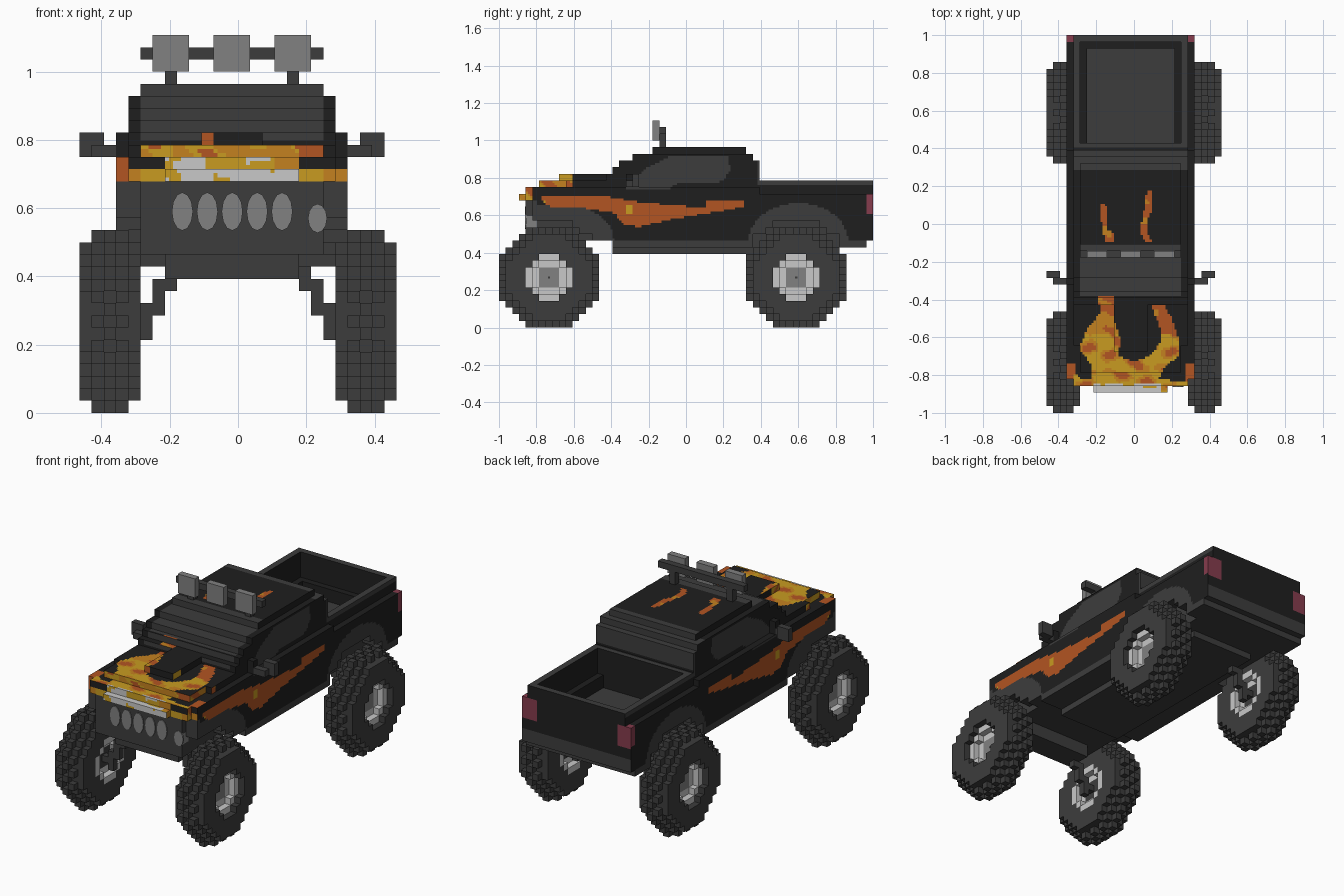
import bpy, math

cube = bpy.data.objects.get("Cube")
if cube:
    bpy.data.objects.remove(cube)

V = 1 / 28  # edge length of one block

PALETTE = [("black_paint", (0.0135, 0.0135, 0.0135)), ("dark_grey", (0.046, 0.046, 0.046)),
           ("mid_grey", (0.22, 0.22, 0.22)), ("pale_grey", (0.58, 0.58, 0.58)),
           ("flame_orange", (0.45, 0.09, 0.016)), ("flame_yellow", (0.58, 0.33, 0.015)),
           ("flame_amber", (0.55, 0.22, 0.014)), ("tail_red", (0.24, 0.045, 0.075))]
BLACK, DARK, MID, PALE, ORANGE, YELLOW, AMBER, RED = range(8)
MATS = []
for name, rgb in PALETTE:
    m = bpy.data.materials.new(name)
    m.use_nodes = True
    m.diffuse_color = (*rgb, 1)
    bsdf = m.node_tree.nodes["Principled BSDF"]
    bsdf.inputs["Base Color"].default_value = (*rgb, 1)
    bsdf.inputs["Roughness"].default_value = 0.8
    MATS.append(m)


def box(x0, x1, y0, y1, z0, z1):
    return {(x, y, z) for x in range(x0, x1) for y in range(y0, y1) for z in range(z0, z1)}


def build(name, cells, rule, n=1):
    """Skin a set of blocks; rule(point, normal) gives the colour of each face."""
    verts, faces, idx = {}, [], []
    for c in cells:
        for a in range(3):
            for s in (1, -1):
                nb = list(c)
                nb[a] += s
                if tuple(nb) in cells:
                    continue
                u, w = (a + 1) % 3, (a + 2) % 3
                normal = [0, 0, 0]
                normal[a] = s
                for i in range(n):
                    for j in range(n):
                        quad = []
                        for du, dw in ((0, 0), (1, 0), (1, 1), (0, 1))[::s]:
                            p = [0, 0, 0]
                            p[a] = n * (c[a] + (s > 0))
                            p[u] = n * c[u] + i + du
                            p[w] = n * c[w] + j + dw
                            quad.append(verts.setdefault(tuple(p), len(verts)))
                        mid = [0, 0, 0]
                        mid[a] = (c[a] + (s > 0)) * V
                        mid[u] = (c[u] + (i + .5) / n) * V
                        mid[w] = (c[w] + (j + .5) / n) * V
                        faces.append(quad)
                        idx.append(rule(mid, normal) if callable(rule) else rule)
    used = sorted(set(idx))
    me = bpy.data.meshes.new(name)
    me.from_pydata([[k * V / n for k in p] for p in verts], [], faces)
    for k in used:
        me.materials.append(MATS[k])
    me.polygons.foreach_set("material_index", [used.index(k) for k in idx])
    bpy.context.collection.objects.link(bpy.data.objects.new(name, me))


def inside(poly, px, py):
    hit = False
    for (ax, ay), (bx, by) in zip(poly, poly[1:] + poly[:1]):
        if (ay > py) != (by > py) and px < (bx - ax) * (py - ay) / (by - ay) + ax:
            hit = not hit
    return hit


# Painted outlines
STRIPE = [(-.78, .705), (-.46, .705), (-.25, .67), (.10, .64), (.11, .68), (.315, .68), (.315, .645),
          (.11, .61), (-.07, .58), (-.25, .54), (-.33, .545), (-.38, .61), (-.55, .64), (-.75, .65)]
WINDOW = [(-.33, .74), (-.20, .86), (-.07, .92), (.22, .92), (.24, .84), (.19, .78), (-.05, .77), (-.10, .735)]
HOOD_FLAME = [(-.33, -.90), (-.32, -.79), (-.28, -.82), (-.22, -.82), (-.23, -.74), (-.29, -.66), (-.25, -.56),
              (-.18, -.47), (-.19, -.38), (-.11, -.38), (-.11, -.50), (-.07, -.62), (-.09, -.70), (0, -.73),
              (.08, -.70), (.14, -.63), (.14, -.55), (.10, -.45), (.10, -.38), (.14, -.39), (.20, -.50),
              (.24, -.62), (.24, -.70), (.17, -.75), (.13, -.82), (.29, -.84), (.29, -.90)]
ROOF_FLAMES = [[(-.18, .11), (-.15, .11), (-.14, -.03), (-.11, -.05), (-.11, -.1), (-.15, -.1), (-.17, -.02)],
               [(.07, .18), (.1, .18), (.1, .07), (.07, .03), (.07, -.04), (.1, -.1), (.07, -.1), (.03, -.05), (.05, .05)]]


def flicker(a, b):
    return math.sin(a * 41 + 1.7 * math.sin(b * 29)) + math.sin(b * 53 + a * 17)


def in_arch(y, z):
    rise = (max(0, z / V - 13) / 5.6) ** 2
    return ((y / V - 16.8) / 7.4) ** 2 + rise < 1 or ((y / V + 19.2) / 8.4) ** 2 + rise < 1


def body_rule(p, nrm):
    x, y, z = p
    nx, ny, nz = nrm
    f = flicker(x + .3, y + z)
    if nz < 0:
        return DARK
    if nx:  # sides
        if inside(WINDOW, y, z) and z > .735:
            return DARK
        if y < -.61 and z > .745 or y < -.82 and z > .68:
            return YELLOW if f > .2 else AMBER if f > -.6 else ORANGE
        if x > .28 or x < -.31:
            if y > .96 and .61 < z < .715:
                return RED
            if inside(STRIPE, y, z):
                spot = abs(y + .3) < .02 and abs(z - .63) < .02 or abs(y + .77) < .025 and z < .68
                return YELLOW if spot else ORANGE
            if z < .46 or in_arch(y, z) or (y < -.8 and z < .68):
                return DARK
            if y > .38 and z > .767:
                return DARK
        elif y < -.8 and z < .68:
            return MID if x > 0 and .53 < z < .59 else DARK
        elif z < 16 * V and y < .9:
            return DARK
        return BLACK
    if y < -.6 and ny < 0:  # nose
        if z < 19 * V:
            return DARK
        if z < 20 * V:
            return ORANGE if x < -.32 else AMBER if abs(x + .02) > .27 else PALE if -.21 < x < .18 and f > -1 else YELLOW
        if z < 21 * V:
            if x < -.32:
                return ORANGE
            return (PALE if f > .1 else YELLOW) if -.21 < x < .11 else AMBER if .11 < x < .18 else BLACK
        if z < 22 * V:
            return BLACK if abs(x + .02) > .27 else ORANGE if x > .18 or f > 1.2 else YELLOW if f > .2 else AMBER
        return ORANGE if -.11 < x < -.07 else BLACK
    if y < -.38 and nz:  # hood
        if z > 22.5 * V and x > -.07:
            return BLACK
        if inside(HOOD_FLAME, x, y):
            if y < -.84 and -.21 < x < .14 and (f > -.9 or y < -.87):
                return PALE
            if x > 0 and y > -.58 or y > -.46:
                return ORANGE if f > -1.3 else AMBER
            return ORANGE if f > 1 else AMBER if f > .1 or y > -.58 else YELLOW
        return ORANGE if abs(x + .02) > .29 and -.83 < y < -.74 else BLACK
    if z > .8:  # cab glass and roof
        if y < -.13 and -.285 < x < .25 or y > .29:
            return DARK
        if nz and any(inside(q, x, y) for q in ROOF_FLAMES):
            return AMBER if f > 1.1 else ORANGE
        return BLACK
    if ny > 0 and y > .95:  # tailgate
        if (x > .23 or x < -.27) and .6 < z < .715:
            return RED
        return DARK if z < 15 * V else BLACK
    if nz and y > .4:  # cargo bed and side shelves
        if x > .285 or x < -.32:
            return RED if y > .965 else BLACK
        return BLACK if abs(z - 18 * V) < .01 else DARK
    return DARK if z < .57 else BLACK


# Body: lower shell and chassis
body = box(-10, 9, -23, 28, 13, 21) | box(-10, 9, -11, 27, 12, 13) | box(-6, 5, -11, 20, 11, 12)
body |= box(-6, 5, -22, -18, 11, 13)
# Nose, hood, waistline, scoop and cowl blocks
body |= box(-8, 7, -24, -23, 13, 19) | box(-9, 8, -24, -23, 19, 21) | box(-6, 5, -25, -24, 19, 20)
body |= box(-8, 7, -22, -18, 21, 22) | box(-9, 8, -18, 28, 21, 22) | box(-3, 2, -19, -11, 22, 23)
body |= box(-10, -9, -9, -8, 21, 23) | box(8, 9, -9, -8, 21, 23)
# Cab
for z, y0, y1 in ((22, -12, 11), (23, -11, 11), (24, -10, 11), (25, -8, 10)):
    body |= box(-9, 8, y0, y1, z, z + 1)
body |= box(-8, 7, -5, 9, 26, 27)
# Narrower rails, then the stepped cargo bed
body -= box(-10, -9, 11, 28, 20, 21) | box(8, 9, 11, 28, 20, 21)
body -= box(-8, 7, 12, 27, 18, 22) | box(-7, 6, 12, 26, 16, 18)
# Wheel arches
for wy in (-20.5, 16.5):
    body -= {c for c in body if (c[0] >= 7 or c[0] < -8) and math.hypot(c[1] + .5 - wy, c[2] - 7) < 8.6}
build("truck_body", body, body_rule, 3)

# Side mirrors
build("mirror_right", box(-13, -11, -8, -7, 21, 23) | box(-12, -10, -9, -8, 21, 22), DARK)
build("mirror_left", box(10, 12, -8, -7, 21, 23) | box(9, 11, -9, -8, 21, 22), DARK)

# Roof light bar
build("light_bar", box(-8, 7, -4, -3, 29, 30) | box(-6, -5, -4, -3, 27, 29) | box(4, 5, -4, -3, 27, 29), DARK)
for i, x in enumerate((-7, -2, 3)):
    build(f"roof_lamp_{i + 1}", box(x, x + 3, -5, -4, 28, 31), MID)


def plate(name, x, y, z, w, h):
    """Thin oval plate facing the front."""
    bpy.ops.mesh.primitive_cylinder_add(vertices=12, radius=1, depth=1, location=(x, y, z),
                                        rotation=(math.pi / 2, 0, 0))
    ob = bpy.context.object
    ob.name = name
    ob.scale = (w / 2, h / 2, .009)
    ob.data.materials.append(MATS[MID])


# Grille ovals and headlight
for i in range(5):
    plate(f"grille_oval_{i + 1}", -.163 + .073 * i, -24 * V, .59, .062, .112)
plate("headlight", .233, -24 * V, .57, .056, .085)

# Wheels with blocky tread, recessed hubs and stepped suspension arms
for wy, end in ((-20.5, "front"), (16.5, "rear")):
    for side, sname in ((1, "left"), (-1, "right")):
        tyre, hub = set(), set()
        for y in range(-7, 8):
            for z in range(-7, 8):
                d = math.hypot(y, z)
                for k in range(5):
                    cell = (8 + k if side > 0 else -9 - k, int(wy - .5) + y, 7 + z)
                    core = 6.1 if k in (0, 4) else 6.7
                    rim = 6.7 if k in (0, 4) else 7.65
                    if 3.3 < d <= core or core < d <= rim and (y + z + k) % 2 == 0:
                        tyre.add(cell)
                    elif d <= 3.3 and (k in (1, 2) or (d > 2.3 and k < 4)):
                        hub.add(cell)

        def hub_rule(p, nrm, wy=wy, side=side):
            r = max(abs(p[1] / V - wy), abs(p[2] / V - 7.5))
            if nrm[0] * side < 0 and r < 1.5:
                return DARK
            return DARK if r < .3 else MID if r < 1.5 else PALE

        build(f"{end}_{sname}_tyre", tyre, DARK)
        build(f"{end}_{sname}_hub", hub, hub_rule, 3)
        y = int(wy - .5)
        arm = box(5, 6, y, y + 1, 10, 12) | box(6, 7, y, y + 1, 8, 11) | box(7, 8, y, y + 1, 6, 9) | box(8, 9, y, y + 1, 7, 8)
        if side < 0:
            arm = {(-1 - c[0], c[1], c[2]) for c in arm}
        build(f"{end}_{sname}_suspension_arm", arm, DARK)
